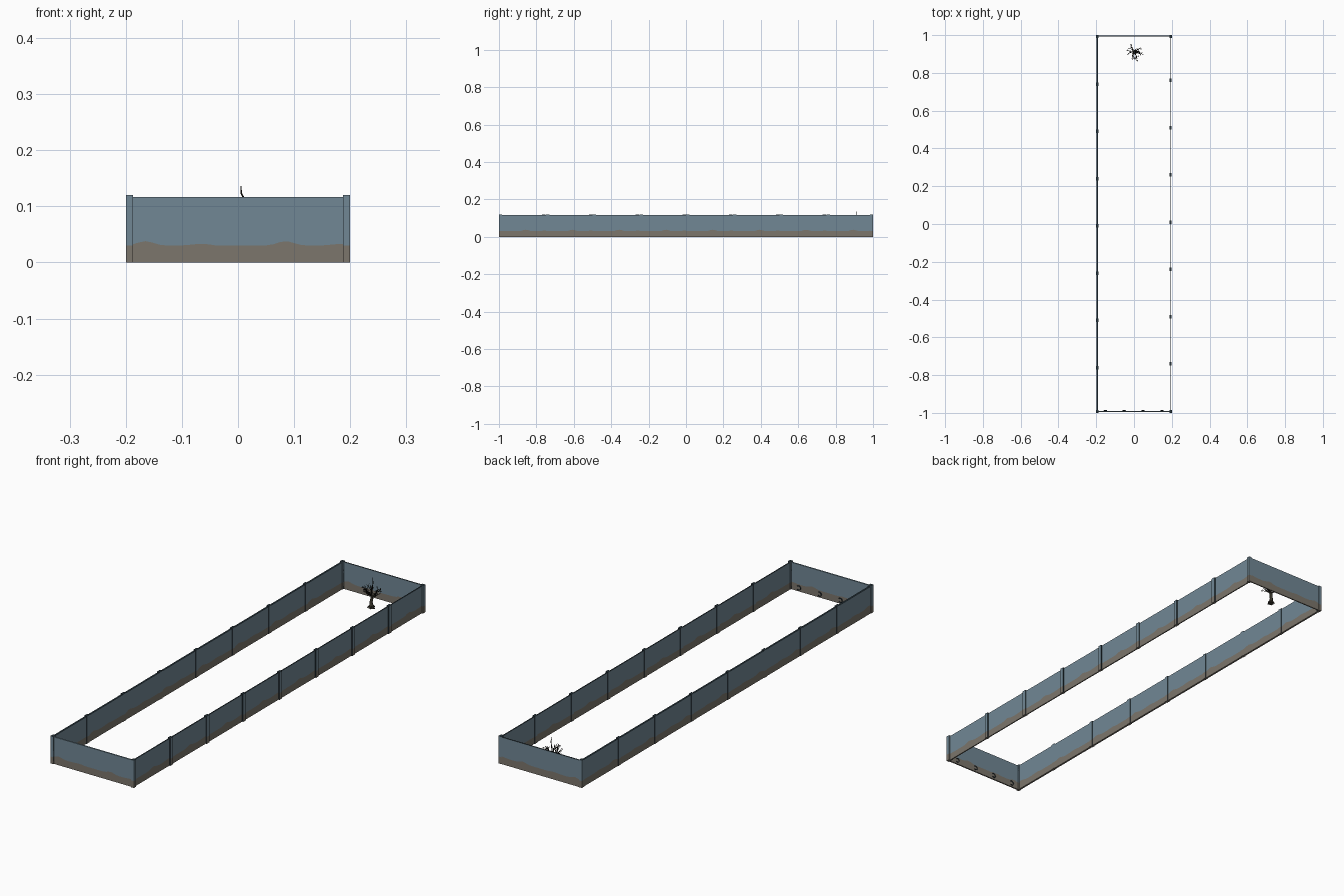
import bpy, bmesh, math, random
from mathutils import Vector

cube = bpy.data.objects.get("Cube")
if cube:
    bpy.data.objects.remove(cube, do_unlink=True)


def material(name, rgb):
    m = bpy.data.materials.new(name)
    m.use_nodes = True
    m.diffuse_color = (*rgb, 1)
    m.node_tree.nodes["Principled BSDF"].inputs["Base Color"].default_value = (*rgb, 1)
    return m


BLUE = material("blue grey panel", (0.165, 0.245, 0.30))
DIRT = material("brown dirt", (0.20, 0.18, 0.15))
DARK = material("dark metal", (0.02, 0.035, 0.045))
BARK = material("olive bark", (0.045, 0.04, 0.028))
TWIG = material("black twig", (0.010, 0.009, 0.007))


def finish(bm, name, mats):
    bmesh.ops.recalc_face_normals(bm, faces=bm.faces)
    mesh = bpy.data.meshes.new(name)
    bm.to_mesh(mesh)
    bm.free()
    for m in mats:
        mesh.materials.append(m)
    obj = bpy.data.objects.new(name, mesh)
    bpy.context.collection.objects.link(obj)
    return obj


def dirt_height(u):
    """Wavy dirt line that repeats with every panel."""
    d = (u + 0.165 + 0.125) % 0.25 - 0.125
    return 0.030 + 0.008 * math.exp(-(d / 0.02) ** 2) + 0.003 * math.exp(-((d - 0.1) / 0.025) ** 2)


def wall(name, start, end, thick, dark_top):
    """Upright panel with a dirt band along its foot."""
    a, b = Vector(start), Vector(end)
    side = Vector((-(b - a).y, (b - a).x, 0)).normalized() * thick / 2
    steps = max(2, round((b - a).length / 0.0125))
    bm = bmesh.new()
    rings = []
    for i in range(steps + 1):
        p = a.lerp(b, i / steps)
        h = dirt_height(p.x + p.y if abs((b - a).x) < 0.01 else p.x)
        levels = (0, h, 0.117)
        outline = [p + side + Vector((0, 0, z)) for z in levels]
        outline += [p - side + Vector((0, 0, z)) for z in reversed(levels)]
        rings.append([bm.verts.new(v) for v in outline])
    mats = (1, 0, 2 if dark_top else 0, 0, 1, 1)
    for r, s in zip(rings, rings[1:]):
        for k in range(6):
            n = (k + 1) % 6
            bm.faces.new((r[k], r[n], s[n], s[k])).material_index = mats[k]
    for r in (rings[0], rings[-1]):
        bm.faces.new((r[0], r[1], r[4], r[5])).material_index = 1
        bm.faces.new((r[1], r[2], r[3], r[4])).material_index = 0
    return finish(bm, name, (BLUE, DIRT, DARK))


def box(bm, lo, hi, mat=0):
    made = bmesh.ops.create_cube(bm, size=1)["verts"]
    for v in made:
        v.co = Vector([lo[k] + (v.co[k] + 0.5) * (hi[k] - lo[k]) for k in range(3)])
    faces = {f for v in made for f in v.link_faces}
    for f in faces:
        f.normal_update()
        f.material_index = mat
    return faces


def post(name, x, y, wide, long, dark_sides=True):
    """Panel post with dirty foot, dark flanks and dark top."""
    bm = bmesh.new()
    for z0, z1, mat in ((0, 0.03, 1), (0.03, 0.12, 0)):
        faces = box(bm, (x - wide / 2, y - long / 2, z0), (x + wide / 2, y + long / 2, z1), mat)
        for f in faces:
            if f.normal.z > 0.9 or (dark_sides and abs(f.normal.y) > 0.9):
                f.material_index = 2
    return finish(bm, name, (BLUE, DIRT, DARK))


# Four perimeter walls
wall("left_wall", (0.192, -0.995, 0), (0.192, 0.995, 0), 0.005, True)
wall("right_wall", (-0.194, -0.995, 0), (-0.194, 0.995, 0), 0.008, True)
wall("front_wall", (-0.19, -0.993, 0), (0.19, -0.993, 0), 0.006, False)
wall("back_wall", (-0.19, 0.996, 0), (0.19, 0.996, 0), 0.005, True)

# Posts along the long sides, and at the corners
for i in range(-3, 4):
    post("left_post", 0.193, 0.25 * i + 0.01, 0.012, 0.018)
    post("right_post", -0.194, 0.25 * i - 0.01, 0.012, 0.018)
for sx in (-1, 1):
    for sy in (-1, 1):
        post("corner_post", sx * 0.1935, sy * 0.992, 0.013, 0.016, False)
        bm = bmesh.new()
        box(bm, (sx * 0.188 - 0.001, sy * 0.992 - 0.007, 0), (sx * 0.188 + 0.001, sy * 0.992 + 0.007, 0.118))
        finish(bm, "corner_seam", (DARK,))


def tube(name, paths, mat, res=1):
    """Tapered round tubes along lists of (point, radius)."""
    cu = bpy.data.curves.new(name, "CURVE")
    cu.dimensions = "3D"
    cu.bevel_depth = 1
    cu.bevel_resolution = res
    cu.use_fill_caps = True
    for path in paths:
        sp = cu.splines.new("POLY")
        sp.points.add(len(path) - 1)
        for pt, (co, r) in zip(sp.points, path):
            pt.co = (*co, 1)
            pt.radius = r
    cu.materials.append(mat)
    obj = bpy.data.objects.new(name, cu)
    bpy.context.collection.objects.link(obj)


# Small curled hooks low on the inside of the front wall
for x in (-0.15, -0.05, 0.05, 0.15):
    arc = [math.radians(-130 + 26 * k) for k in range(11)]
    tube("wall_hook", [[(Vector((x - 0.009 * math.cos(t), -0.987, 0.016 + 0.009 * math.sin(t))), 0.002)
                        for t in arc]], DARK)

# Bare tree
random.seed(4)
ROOT = Vector((0.004, 0.91, 0))
trunk = [(ROOT + Vector(p), r) for p, r in (
    ((0, 0, 0), 0.012), ((0, 0, 0.006), 0.008), ((-0.002, 0, 0.025), 0.0065),
    ((0.001, 0.002, 0.042), 0.006), ((0, 0, 0.056), 0.005))]
roots = []
for k in range(5):
    a = k * 2 * math.pi / 5
    d = Vector((math.cos(a), math.sin(a), 0))
    roots.append([(ROOT + d * 0.004 + Vector((0, 0, 0.012)), 0.005), (ROOT + d * 0.016 + Vector((0, 0, 0.001)), 0.0015)])
tube("tree_trunk", [trunk], BARK, 2)
tube("tree_roots", roots, BARK)

limbs, twigs = [], []


def grow(start, direction, length, radius, depth):
    bend = direction + Vector([random.uniform(-0.3, 0.3) for _ in range(3)])
    mid = start + direction * length * 0.5
    tip = mid + bend.normalized() * length * 0.5
    tip.z = min(tip.z, 0.115)
    path = [(start, radius), (mid, radius * 0.8), (tip, radius * 0.55)]
    (limbs if depth == 3 else twigs).append(path)
    if depth == 0:
        return
    for k in range(3):
        d = direction + Vector([random.uniform(-0.85, 0.85) for _ in range(3)])
        d.z = max(d.z, -0.1) + 0.1
        grow(mid if k == 0 else tip, d.normalized(), length * 0.62, radius * 0.58, depth - 1)


for k in range(6):
    a = k * math.pi / 3 + random.uniform(-0.3, 0.3)
    d = Vector((math.cos(a), math.sin(a), random.uniform(0.6, 1.3))).normalized()
    grow(ROOT + Vector((0, 0, 0.046 + 0.0015 * k)), d, 0.026, 0.0034, 3)
# Tallest leading shoot
twigs.append([(ROOT + Vector(p), r) for p, r in (
    ((0, 0, 0.055), 0.0035), ((0.004, 0, 0.085), 0.0025), ((0.006, 0.003, 0.115), 0.0018),
    ((0.002, 0.003, 0.123), 0.0014), ((0.001, 0.002, 0.136), 0.0008))])
tube("tree_limbs", limbs, BARK)
tube("tree_twigs", twigs, TWIG, 0)
